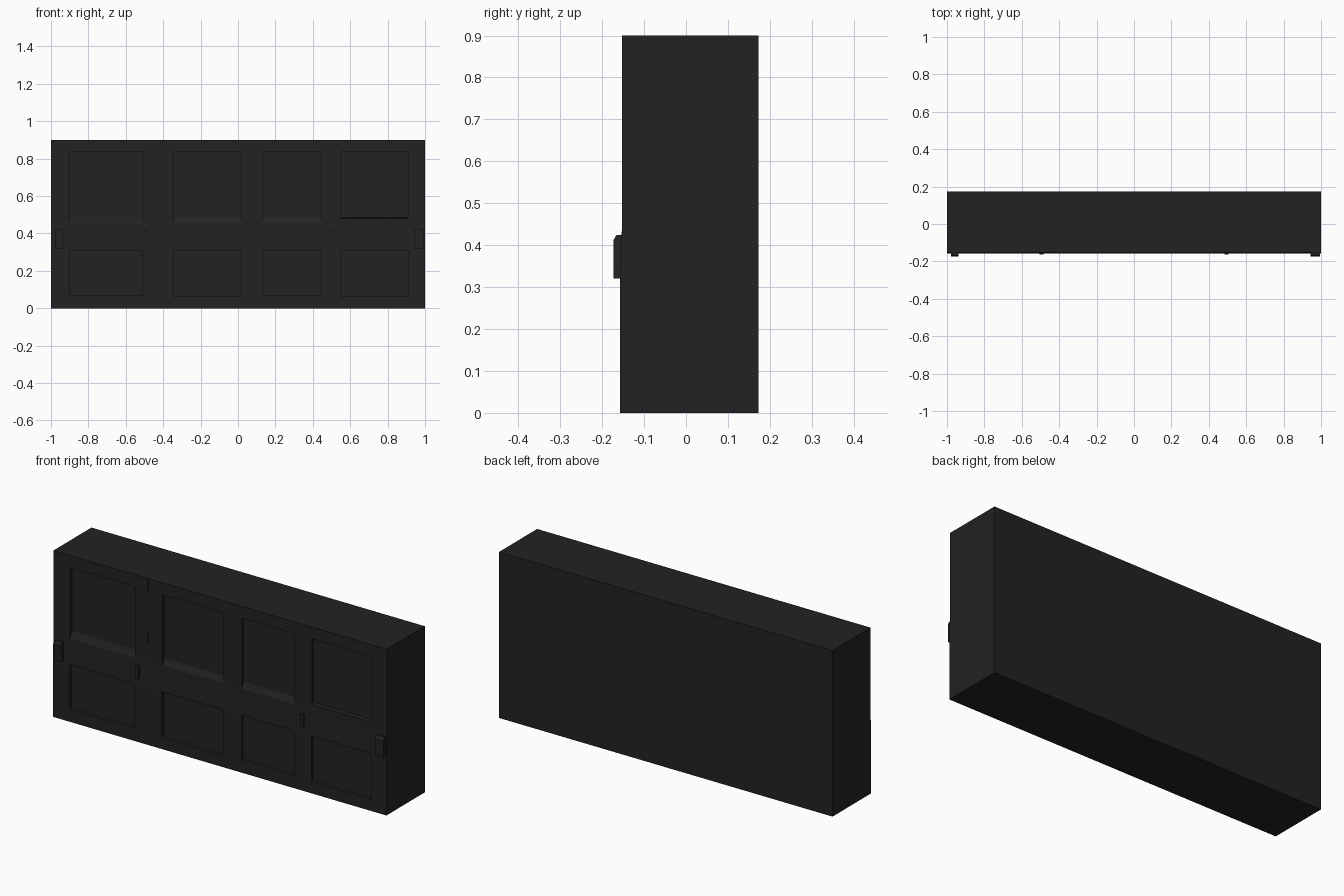
import bpy, bmesh

if "Cube" in bpy.data.objects:
    bpy.data.objects.remove(bpy.data.objects["Cube"])

mat = bpy.data.materials.new("charcoal black")
mat.diffuse_color = (0.016, 0.016, 0.016, 1)
mat.use_nodes = True
mat.node_tree.nodes["Principled BSDF"].inputs["Base Color"].default_value = mat.diffuse_color


def add_prism(bm, profile, x0, x1):
    """Extrude a closed (y, z) profile along x."""
    a = [bm.verts.new((x0, y, z)) for y, z in profile]
    b = [bm.verts.new((x1, y, z)) for y, z in profile]
    bm.faces.new(a)
    bm.faces.new(b[::-1])
    n = len(profile)
    for i in range(n):
        j = (i + 1) % n
        bm.faces.new((a[i], b[i], b[j], a[j]))


def make_object(name, prisms):
    bm = bmesh.new()
    for p in prisms:
        add_prism(bm, *p)
    bmesh.ops.recalc_face_normals(bm, faces=bm.faces)
    me = bpy.data.meshes.new(name)
    bm.to_mesh(me)
    bm.free()
    me.materials.append(mat)
    ob = bpy.data.objects.new(name, me)
    bpy.context.collection.objects.link(ob)
    return ob


def box(y0, y1, z0, z1):
    return [(y0, z0), (y1, z0), (y1, z1), (y0, z1)]


# Main block: lower front stands slightly proud of the upper front
body = make_object("door_block", [([(-0.157, 0), (0.173, 0), (0.173, 0.9),
                                    (-0.153, 0.9), (-0.153, 0.44), (-0.157, 0.32)], -1, 1)])

# Four bays: x range, sill front height, sill back height, lower panel bottom
bays = [(-0.90, -0.51, 0.445, 0.485, 0.068),
        (-0.345, 0.02, 0.450, 0.485, 0.062),
        (0.13, 0.445, 0.450, 0.485, 0.068),
        (0.55, 0.91, 0.480, 0.485, 0.062)]
FRONT, DEEP = -0.25, -0.137
cuts = []
for x0, x1, sill, back, low in bays:
    # tall upper panel with a sloping sill, and the lower panel
    cuts.append(([(FRONT, 0.835), (DEEP, 0.835), (DEEP, back),
                  (-0.154, sill), (FRONT, sill)], x0, x1))
    cuts.append((box(FRONT, DEEP - 0.004, low, 0.31), x0, x1))
# fine seam beside the second bay
for z0, z1 in ((0.83, 0.95), (0.55, 0.605)):
    cuts.append((box(FRONT, -0.148, z0, z1), -0.432, -0.426))
cutter = make_object("panel_cutter", cuts)
cutter.hide_render = True

mod = body.modifiers.new("panels", 'BOOLEAN')
mod.operation = 'DIFFERENCE'
mod.solver = 'EXACT'
mod.object = cutter
bpy.context.view_layer.objects.active = body
bpy.ops.object.modifier_apply(modifier="panels")
bpy.data.objects.remove(cutter)

# End latches with a sloping top, and small centre latches
latch = [(-0.15, 0.32), (-0.173, 0.32), (-0.173, 0.412), (-0.166, 0.424), (-0.15, 0.424)]
make_object("left_end_latch", [(latch, -0.978, -0.938)])
make_object("right_end_latch", [(latch, 0.943, 0.995)])
make_object("left_centre_latch", [(box(-0.162, -0.15, 0.345, 0.415), -0.505, -0.483)])
make_object("right_centre_latch", [(box(-0.162, -0.15, 0.345, 0.415), 0.484, 0.506)])
